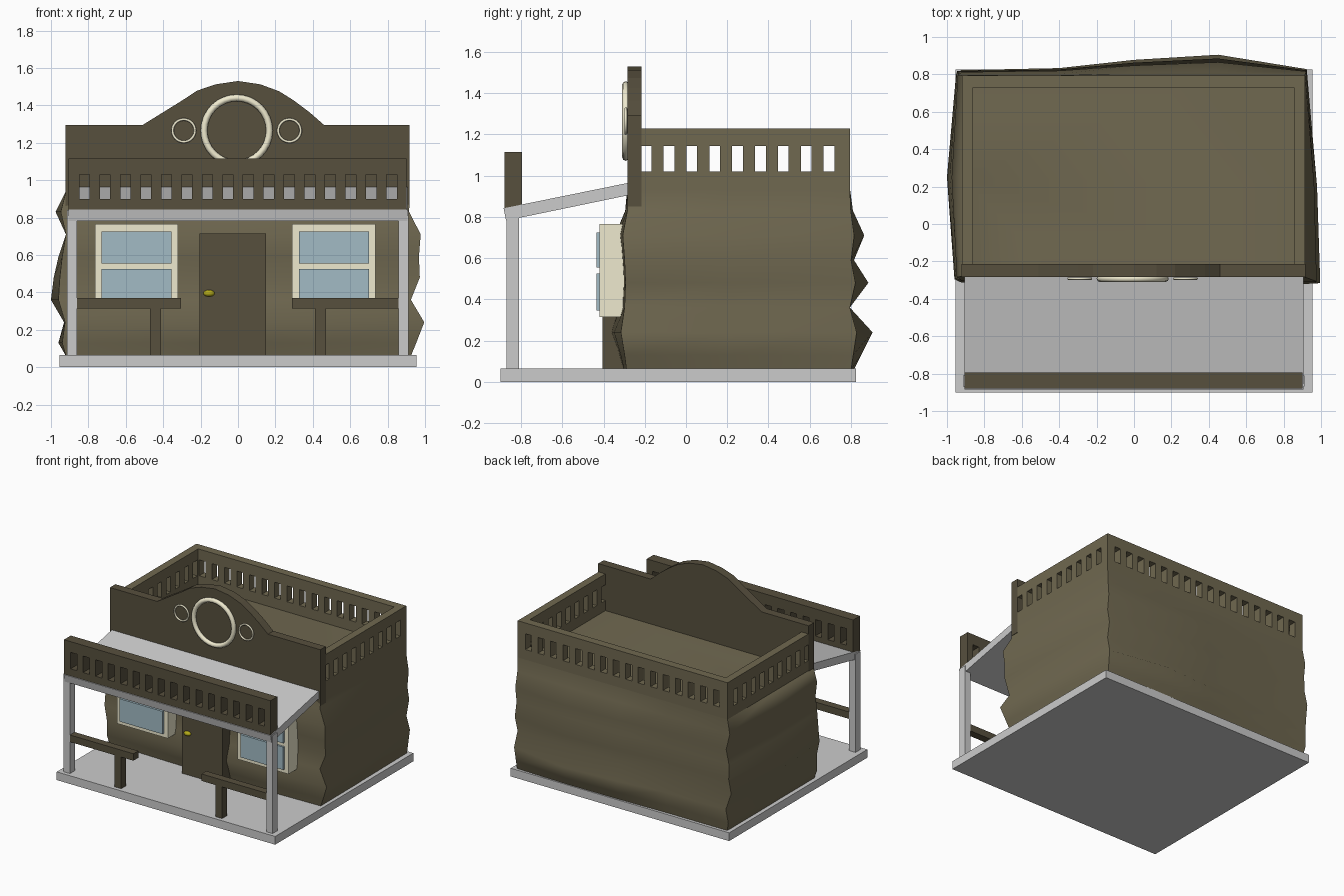
import bpy, bmesh, math
from mathutils import Vector

if "Cube" in bpy.data.objects:
    bpy.data.objects.remove(bpy.data.objects["Cube"])


def material(name, rgb):
    m = bpy.data.materials.new(name)
    m.diffuse_color = (*rgb, 1)
    m.use_nodes = True
    m.node_tree.nodes["Principled BSDF"].inputs["Base Color"].default_value = m.diffuse_color
    return m


WALL = material("wall_brown", (0.16, 0.138, 0.08))
DARK = material("dark_wood", (0.095, 0.08, 0.048))
CREAM = material("cream", (0.86, 0.82, 0.62))
GLASS = material("glass", (0.36, 0.50, 0.56))
BRASS = material("brass", (0.45, 0.40, 0.01))


def finish(name, bm, mat=None):
    bmesh.ops.recalc_face_normals(bm, faces=bm.faces)
    me = bpy.data.meshes.new(name)
    bm.to_mesh(me)
    bm.free()
    ob = bpy.data.objects.new(name, me)
    bpy.context.collection.objects.link(ob)
    if mat:
        me.materials.append(mat)
    return ob


def extrude(name, faces, vec, mat=None):
    """Extrude flat polygons (lists of 3D points) along a vector."""
    bm = bmesh.new()
    for pts in faces:
        bm.faces.new([bm.verts.new(p) for p in pts])
    bmesh.ops.remove_doubles(bm, verts=bm.verts, dist=1e-5)
    res = bmesh.ops.extrude_face_region(bm, geom=bm.faces[:], use_keep_orig=True)
    moved = [g for g in res["geom"] if isinstance(g, bmesh.types.BMVert)]
    bmesh.ops.translate(bm, verts=moved, vec=vec)
    return finish(name, bm, mat)


def box(name, x, y, z, mat=None):
    face = [(x[0], y[0], z[0]), (x[1], y[0], z[0]), (x[1], y[1], z[0]), (x[0], y[1], z[0])]
    return extrude(name, [face], (0, 0, z[1] - z[0]), mat)


def slotted(name, start, axis, length, zs, first, pitch, width, count, depth, mat):
    """Upright panel with a row of openings in the middle of its three bands."""
    us = [0]
    for i in range(count):
        us += [first + i * pitch, first + i * pitch + width]
    us.append(length)
    o, a = Vector(start), Vector(axis)
    faces = []
    for i in range(len(us) - 1):
        for j in range(3):
            if i % 2 and j == 1:
                continue
            faces.append([o + a * u + Vector((0, 0, z)) for u, z in
                          ((us[i], zs[j]), (us[i + 1], zs[j]),
                           (us[i + 1], zs[j + 1]), (us[i], zs[j + 1]))])
    return extrude(name, faces, depth, mat)


def ring(name, x, z, radius, tube):
    bpy.ops.mesh.primitive_torus_add(major_radius=radius, minor_radius=tube,
                                     major_segments=32, minor_segments=8,
                                     location=(x, -0.292, z), rotation=(math.pi / 2, 0, 0))
    ob = bpy.context.object
    ob.name = name
    ob.data.materials.append(CREAM)
    bpy.ops.object.shade_smooth()


# Ground slab
box("base_slab", (-0.955, 0.955), (-0.90, 0.825), (0, 0.065))

# Weathered wall block: bulge per height level, scaled along each side
levels = [0.06, 0.13, 0.24, 0.36, 0.48, 0.59, 0.71, 0.83, 0.94]
front = [0.02, 0.04, 0.08, 0.04, 0.03, 0.04, 0.06, 0.01, 0.0]
right = [0.01, 0.04, 0.085, 0.01, 0.06, 0.055, 0.065, 0.0, 0.0]
back = [0.02, 0.055, 0.11, 0.0, 0.09, 0.02, 0.07, 0.015, 0.0]
left = [0.0, 0.04, 0.01, 0.08, 0.065, 0.04, 0.0, 0.055, 0.0]
# each loop point: x, y, and amounts of front, right, back, left bulge
loop = [(-0.92, -0.28, .4, 0, 0, .5), (-0.4, -0.285, .8, 0, 0, 0), (0, -0.285, 1, 0, 0, 0),
        (0.45, -0.285, .8, 0, 0, 0), (0.915, -0.28, .45, .95, 0, 0), (0.915, 0.2, 0, .75, 0, 0),
        (0.915, 0.795, 0, .1, .3, 0), (0.45, 0.795, 0, 0, 1, 0), (0, 0.795, 0, 0, .75, 0),
        (-0.4, 0.795, 0, 0, .35, 0), (-0.92, 0.795, 0, 0, .25, .4), (-0.92, 0.25, 0, 0, 0, 1)]
bm = bmesh.new()
rows = []
for k, z in enumerate(levels):
    rows.append([bm.verts.new((x + r * right[k] - l * left[k],
                               y - f * front[k] + b * back[k], z))
                 for x, y, f, r, b, l in loop])
n = len(loop)
for lo, hi in zip(rows, rows[1:]):
    for i in range(n):
        bm.faces.new((lo[i], lo[(i + 1) % n], hi[(i + 1) % n], hi[i]))
bm.faces.new(rows[-1])
body = finish("wall_block", bm, WALL)
bpy.context.view_layer.objects.active = body
body.select_set(True)
bpy.ops.object.shade_smooth_by_angle(angle=math.radians(70))
body.select_set(False)

# Slotted roof parapets
zs = [0.94, 1.02, 1.145, 1.23]
for name, x, d in (("right_parapet", 0.915, -0.06), ("left_parapet", -0.92, 0.06)):
    slotted(name, (x, -0.275, 0), (0, 1, 0), 1.005, zs, 0.055, 0.111, 0.052, 9, (d, 0, 0), WALL)
slotted("back_parapet", (-0.92, 0.73, 0), (1, 0, 0), 1.835, zs,
        0.07, 0.1095, 0.055, 16, (0, 0.065, 0), WALL)

# Arched false front
arch = [(-0.922, 0.85), (0.918, 0.85), (0.918, 1.295), (0.46, 1.295), (0.38, 1.365),
        (0.30, 1.425), (0.22, 1.475), (0.12, 1.512), (0, 1.53), (-0.12, 1.512),
        (-0.22, 1.478), (-0.30, 1.425), (-0.51, 1.295), (-0.922, 1.295)]
extrude("false_front", [[(x, -0.283, z) for x, z in arch]], (0, 0.068, 0), DARK)

# Ring ornaments
ring("large_ring", -0.007, 1.265, 0.175, 0.018)
ring("left_small_ring", -0.29, 1.265, 0.06, 0.007)
ring("right_small_ring", 0.275, 1.265, 0.06, 0.007)

# Sloped porch roof and its slotted front board
extrude("porch_roof", [[(-0.905, y, z) for y, z in
        ((-0.885, 0.842), (-0.873, 0.782), (-0.28, 0.905), (-0.28, 0.965))]], (1.81, 0, 0))
slotted("porch_front_board", (-0.905, -0.88, 0), (1, 0, 0), 1.805, [0.84, 0.90, 1.03, 1.115],
        0.057, 0.1095, 0.055, 16, (0, 0.085, 0), DARK)

# Porch posts and rails
for side, post, rail, leg in (("left", (-0.915, -0.86), (-0.86, -0.305), (-0.47, -0.412)),
                              ("right", (0.858, 0.912), (0.29, 0.858), (0.413, 0.47))):
    box(side + "_porch_post", post, (-0.87, -0.81), (0.065, 0.84))
    box(side + "_porch_rail", rail, (-0.87, -0.81), (0.315, 0.37), DARK)
    box(side + "_rail_leg", leg, (-0.87, -0.81), (0.065, 0.315), DARK)

# Windows: frame block with two panes each
for side, x in (("left", -0.765), ("right", 0.29)):
    box(side + "_window_frame", (x, x + 0.445), (-0.42, -0.28), (0.315, 0.765), CREAM)
    for part, z in (("upper", (0.555, 0.725)), ("lower", (0.345, 0.525))):
        box(f"{side}_{part}_pane", (x + 0.035, x + 0.41), (-0.435, -0.40), z, GLASS)

# Door and knob
box("door", (-0.207, 0.15), (-0.405, -0.28), (0.065, 0.715), DARK)
bpy.ops.mesh.primitive_uv_sphere_add(segments=16, ring_count=8, location=(-0.155, -0.41, 0.395))
knob = bpy.context.object
knob.name = "door_knob"
knob.scale = (0.03, 0.02, 0.018)
knob.data.materials.append(BRASS)
bpy.ops.object.shade_smooth()
